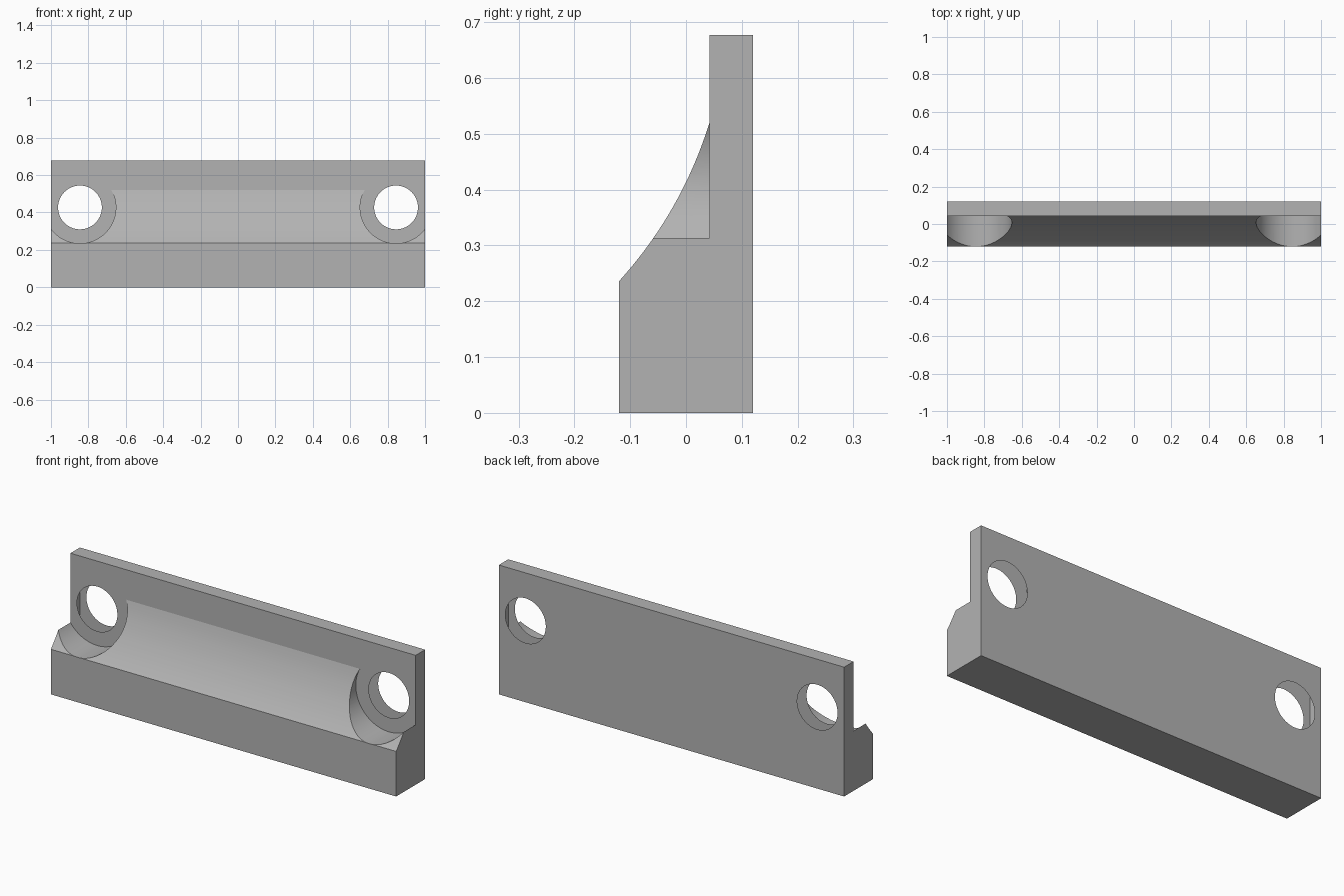
import bpy, bmesh, math
from mathutils import Vector

if "Cube" in bpy.data.objects:
    bpy.data.objects.remove(bpy.data.objects["Cube"])

DEPTH, HEIGHT = 0.12, 0.677      # half depth, full height
FACE_Y = 0.042                   # front of the upper plate
HOLE_X, HOLE_Z = 0.845, 0.427

grey = bpy.data.materials.new("plain_grey")
grey.use_nodes = True
grey.diffuse_color = (0.45, 0.45, 0.45, 1)
grey.node_tree.nodes["Principled BSDF"].inputs["Base Color"].default_value = (0.45, 0.45, 0.45, 1)


def prism(name, outline, offset):
    """Extrude a closed outline of 3D points by an offset."""
    bm = bmesh.new()
    start = [bm.verts.new(p) for p in outline]
    end = [bm.verts.new(Vector(p) + Vector(offset)) for p in outline]
    bm.faces.new(start)
    bm.faces.new(end)
    for i in range(len(start)):
        j = (i + 1) % len(start)
        bm.faces.new((start[i], start[j], end[j], end[i]))
    bmesh.ops.recalc_face_normals(bm, faces=bm.faces)
    mesh = bpy.data.meshes.new(name)
    bm.to_mesh(mesh)
    bm.free()
    mesh.materials.append(grey)
    obj = bpy.data.objects.new(name, mesh)
    bpy.context.collection.objects.link(obj)
    return obj


def circle(x, y, z, radius, sides=96):
    angles = [math.tau * i / sides for i in range(sides)]
    return [(x + radius * math.cos(a), y, z + radius * math.sin(a)) for a in angles]


def hollow_slope(low, high, sag, steps=20):
    """Shallow concave arc between two points of the side profile."""
    low, high = Vector(low), Vector(high)
    along = high - low
    inward = Vector((along.y, -along.x)).normalized()
    points = []
    for i in range(steps + 1):
        t = i / steps
        points.append(low + along * t + inward * (4 * sag * t * (1 - t)))
    return points


# Body: side profile with a thick foot, hollow slope and thin upper plate
profile = [(DEPTH, 0), (-DEPTH, 0)]
profile += [tuple(p) for p in hollow_slope((-DEPTH, 0.236), (FACE_Y, 0.52), 0.018)]
profile += [(FACE_Y, HEIGHT), (DEPTH, HEIGHT)]
body = prism("mounting_bar", [(-1, y, z) for y, z in profile], (2, 0, 0))

# Screw holes: a wide recess down to the plate, then a through hole
cutters = []
for side in (-1, 1):
    x = side * HOLE_X
    cutters.append(prism("recess_cutter", circle(x, FACE_Y, HOLE_Z, 0.192), (0, -0.3, 0)))
    cutters.append(prism("hole_cutter", circle(x, 0.2, HOLE_Z, 0.117), (0, -0.4, 0)))

bpy.ops.object.select_all(action="DESELECT")
body.select_set(True)
bpy.context.view_layer.objects.active = body
for cutter in cutters:
    cutter.hide_render = True
    cut = body.modifiers.new("cut", "BOOLEAN")
    cut.operation = "DIFFERENCE"
    cut.solver = "EXACT"
    cut.object = cutter
    bpy.ops.object.modifier_apply(modifier=cut.name)
    bpy.data.objects.remove(cutter)

bpy.ops.object.shade_smooth_by_angle(angle=math.radians(25))
